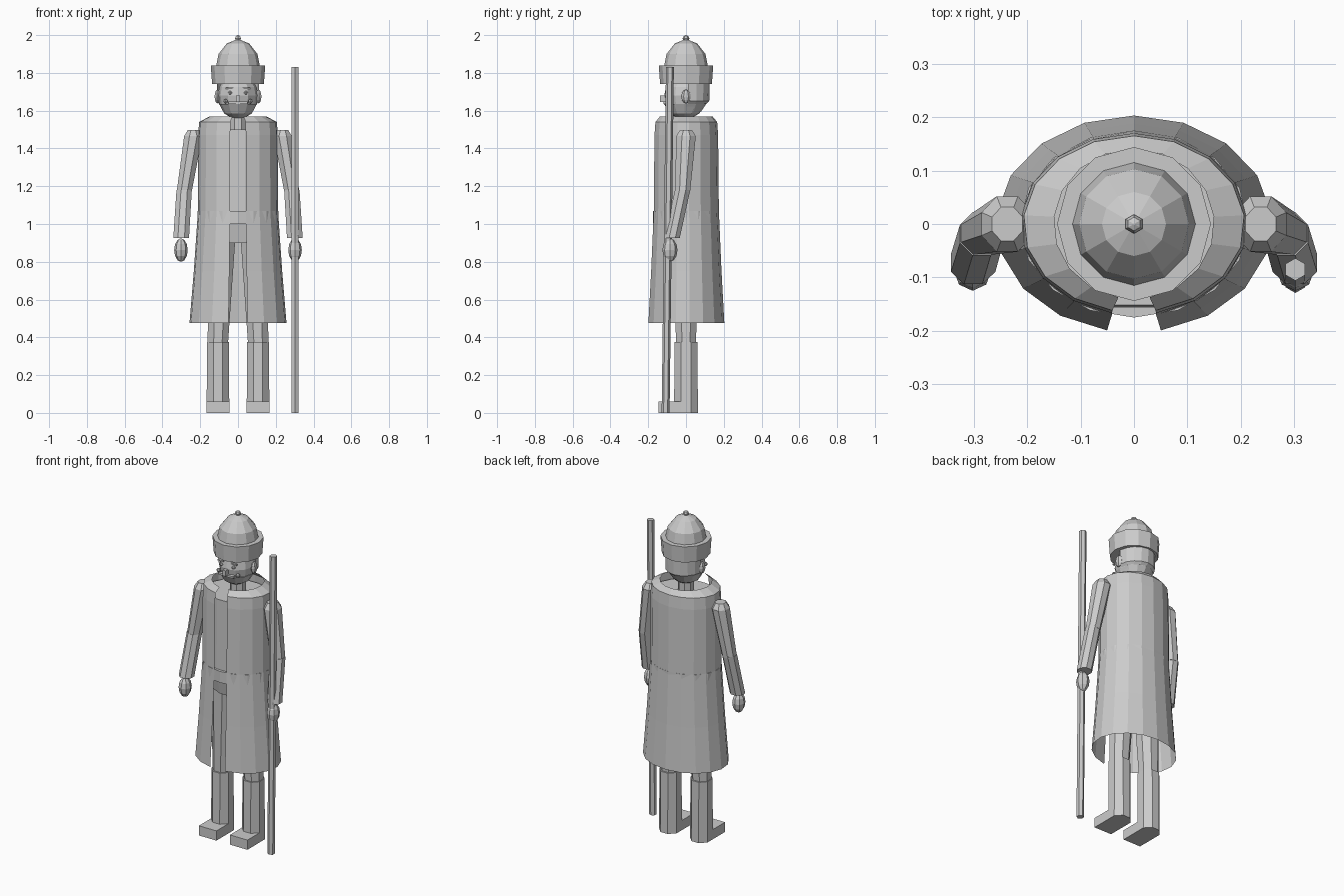
import bpy, bmesh
from math import sin, cos, pi, radians

cube = bpy.data.objects.get("Cube")
if cube:
    bpy.data.objects.remove(cube, do_unlink=True)

grey = bpy.data.materials.new("plain_grey")
grey.use_nodes = True
grey.diffuse_color = (0.6, 0.6, 0.6, 1)
grey.node_tree.nodes["Principled BSDF"].inputs["Base Color"].default_value = (0.6, 0.6, 0.6, 1)


def finish(name, bm):
    mesh = bpy.data.meshes.new(name)
    bm.to_mesh(mesh)
    bm.free()
    mesh.materials.append(grey)
    obj = bpy.data.objects.new(name, mesh)
    bpy.context.collection.objects.link(obj)
    return obj


def loft(name, rings, sides=8, start=0, gap=None, bottom=True, top=True):
    """Skin over level rings (x, y, z, rx, ry), listed from low to high.
    Angles run from the front; gap = half angle left open at the front."""
    bm = bmesh.new()
    first = radians(start if gap is None else gap)
    span = 2 * pi if gap is None else 2 * pi - 2 * first
    count = sides if gap is None else sides + 1
    rows = []
    for x, y, z, rx, ry in rings:
        angles = [first + span * i / sides for i in range(count)]
        rows.append([bm.verts.new((x + rx * sin(a), y - ry * cos(a), z)) for a in angles])
    for low, high in zip(rows, rows[1:]):
        for i in range(sides):
            j = (i + 1) % count
            bm.faces.new((low[i], low[j], high[j], high[i]))
    if gap is None and bottom:
        bm.faces.new(rows[0][::-1])
    if gap is None and top:
        bm.faces.new(rows[-1])
    return finish(name, bm)


def ellipsoid(name, centre, radii, sides=8, levels=6):
    x, y, z = centre
    rings = []
    for i in range(levels + 1):
        a = pi * min(max(i / levels, 0.03), 0.97)
        rings.append((x, y, z - radii[2] * cos(a), radii[0] * sin(a), radii[1] * sin(a)))
    return loft(name, rings, sides)


def box(name, centre, size):
    bm = bmesh.new()
    bmesh.ops.create_cube(bm, size=1)
    for v in bm.verts:
        v.co = [c + s * k for c, s, k in zip(centre, size, v.co)]
    return finish(name, bm)


# Long coat, open down the front and flaring to the hem
loft("coat", [(0, 0, 0.475, 0.258, 0.203), (0, 0, 0.75, 0.235, 0.188),
              (0, 0, 1.07, 0.213, 0.174), (0, 0, 1.47, 0.212, 0.17),
              (0, 0, 1.54, 0.207, 0.165), (0, 0, 1.57, 0.15, 0.14)], 16, gap=11.25)
loft("belt", [(0, 0, 1.0, 0.214, 0.174), (0, 0, 1.07, 0.214, 0.175)], 16)
loft("torso", [(0, 0, 1.0, 0.19, 0.16), (0, 0, 1.5, 0.19, 0.155)], 16, start=11.25)
loft("pelvis", [(0, 0, 0.9, 0.16, 0.12), (0, 0, 1.0, 0.18, 0.14)], 12, start=15)
loft("neck", [(0, 0, 1.49, 0.045, 0.045), (0, 0, 1.62, 0.045, 0.045)], 8, start=22.5)

# Head and face
ellipsoid("head", (0, 0, 1.68), (0.107, 0.115, 0.118), 12, 8)
loft("hair", [(0, 0, 1.635, 0.1, 0.108), (0, 0, 1.65, 0.112, 0.123),
              (0, 0, 1.75, 0.112, 0.125)], 8, gap=95)
loft("beard", [(0, -0.008, 1.56, 0.03, 0.035), (0, -0.008, 1.585, 0.073, 0.079),
               (0, -0.008, 1.635, 0.1, 0.108)], 12)
box("nose", (0, -0.122, 1.663), (0.022, 0.03, 0.035))
box("moustache", (0, -0.11, 1.642), (0.1, 0.02, 0.012))

# Tall cap with turned-up band and button
loft("cap_band", [(0, 0, 1.74, 0.137, 0.137), (0, 0, 1.84, 0.144, 0.144)], 12)
loft("cap_crown", [(0, 0, 1.84, 0.115, 0.115), (0, 0, 1.9, 0.103, 0.103),
                   (0, 0, 1.955, 0.06, 0.06), (0, 0, 1.975, 0.012, 0.012)], 12)
ellipsoid("cap_button", (0, 0, 1.982), (0.018, 0.018, 0.018), 6, 4)

# Parts on both sides
for side, s in (("left", 1), ("right", -1)):
    ellipsoid(side + "_ear", (s * 0.11, 0, 1.675), (0.016, 0.025, 0.036), 6)
    ellipsoid(side + "_eye", (s * 0.042, -0.102, 1.695), (0.012, 0.01, 0.01), 6, 4)
    ellipsoid(side + "_moustache_tip", (s * 0.066, -0.095, 1.65), (0.013, 0.013, 0.012), 6, 4)
    box(side + "_eyebrow", (s * 0.045, -0.102, 1.718), (0.04, 0.012, 0.008))
    # Arm in two tapered sections with a closed hand
    loft(side + "_upper_arm", [(s * 0.285, -0.018, 1.17, 0.043, 0.043),
                               (s * 0.237, 0, 1.465, 0.052, 0.056),
                               (s * 0.237, 0, 1.498, 0.031, 0.034)], 8, start=22.5)
    loft(side + "_forearm", [(s * 0.301, -0.073, 0.925, 0.045, 0.043),
                             (s * 0.285, -0.018, 1.18, 0.044, 0.044)], 8, start=22.5)
    ellipsoid(side + "_hand", (s * 0.302, -0.085, 0.862), (0.036, 0.04, 0.062))
    # Trouser leg, boot and toe block
    loft(side + "_trouser_leg", [(s * 0.107, 0, 0.36, 0.058, 0.056),
                                 (s * 0.085, 0, 0.94, 0.078, 0.08)], 8, start=22.5)
    loft(side + "_boot", [(s * 0.106, 0, 0, 0.065, 0.068),
                          (s * 0.106, 0, 0.375, 0.063, 0.066)], 8, start=22.5)
    box(side + "_toe", (s * 0.106, -0.085, 0.03), (0.12, 0.12, 0.06))

# Staff held in the left hand, leaning slightly
loft("staff", [(0.302, -0.108, 0, 0.021, 0.021), (0.302, -0.085, 1.832, 0.021, 0.021)], 6)
